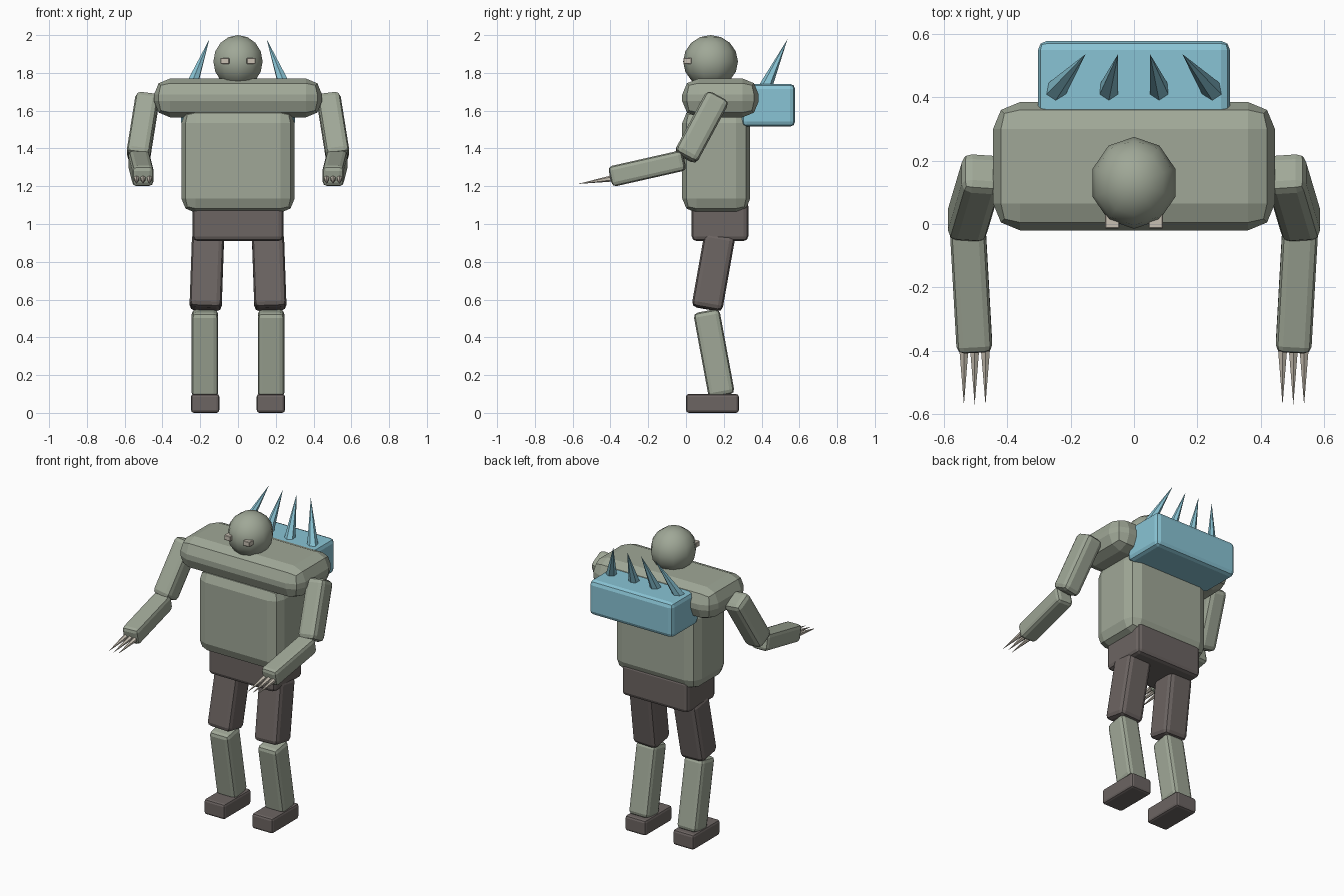
import bpy, bmesh, math
from mathutils import Vector, Matrix

if "Cube" in bpy.data.objects:
    bpy.data.objects.remove(bpy.data.objects["Cube"])


def material(name, rgb):
    m = bpy.data.materials.new(name)
    m.diffuse_color = (*rgb, 1)
    m.use_nodes = True
    m.node_tree.nodes["Principled BSDF"].inputs["Base Color"].default_value = m.diffuse_color
    return m


SKIN = material("grey_green_skin", (0.35, 0.39, 0.31))
CLOTH = material("dark_brown_cloth", (0.150, 0.128, 0.122))
BLUE = material("light_blue", (0.25, 0.55, 0.66))
BONE = material("pale_bone", (0.58, 0.53, 0.45))


def finish(bm, name, mat):
    me = bpy.data.meshes.new(name)
    bm.to_mesh(me)
    bm.free()
    me.materials.append(mat)
    ob = bpy.data.objects.new(name, me)
    bpy.context.collection.objects.link(ob)
    return ob


def block(name, mat, lo, hi, bevel, segments=2):
    """Bevelled box between two corners."""
    lo, hi = Vector(lo), Vector(hi)
    bm = bmesh.new()
    bmesh.ops.create_cube(bm, size=1)
    bmesh.ops.scale(bm, vec=hi - lo, verts=bm.verts)
    bmesh.ops.translate(bm, vec=(lo + hi) / 2, verts=bm.verts)
    bmesh.ops.bevel(bm, geom=bm.edges[:], offset=bevel, segments=segments,
                    profile=0.5, affect='EDGES')
    return finish(bm, name, mat)


def frame(a, b):
    """Matrix with z running from a to b and x close to world x."""
    z = (b - a).normalized()
    y = z.cross(Vector((1, 0, 0))).normalized()
    x = y.cross(z)
    return Matrix.Translation((a + b) / 2) @ Matrix((x, y, z)).transposed().to_4x4()


def limb(name, mat, a, b, width, depth, bevel):
    a, b = Vector(a), Vector(b)
    h = Vector((width, depth, (b - a).length)) / 2
    ob = block(name, mat, -h, h, bevel)
    ob.data.transform(frame(a, b))
    return ob


def spike(name, mat, a, b, radius, sides=6):
    a, b = Vector(a), Vector(b)
    bm = bmesh.new()
    bmesh.ops.create_cone(bm, cap_ends=True, segments=sides, radius1=radius,
                          radius2=0, depth=(b - a).length, matrix=frame(a, b))
    return finish(bm, name, mat)


# body
block("torso", SKIN, (-0.30, -0.02, 1.06), (0.30, 0.34, 1.61), 0.075)
block("shoulders", SKIN, (-0.445, -0.02, 1.565), (0.445, 0.385, 1.77), 0.085)
block("pelvis", CLOTH, (-0.24, 0.03, 0.91), (0.24, 0.33, 1.12), 0.025)

# head
bm = bmesh.new()
bmesh.ops.create_uvsphere(bm, u_segments=10, v_segments=8, radius=1)
bmesh.ops.scale(bm, vec=(0.137, 0.145, 0.14), verts=bm.verts)
bmesh.ops.translate(bm, vec=(0, 0.13, 1.86), verts=bm.verts)
head = finish(bm, "head", SKIN)
for p in head.data.polygons:
    p.use_smooth = True

# back box with four spikes
block("back_box", BLUE, (-0.303, 0.295, 1.515), (0.303, 0.578, 1.742), 0.028)
for i, (base, tip) in enumerate(((-0.265, -0.152), (-0.085, -0.05),
                                 (0.085, 0.05), (0.265, 0.152))):
    spike(f"back_spike_{i + 1}", BLUE, (base, 0.40, 1.68), (tip, 0.537, 1.978), 0.041)

# paired parts
for s, side in ((-1, "left"), (1, "right")):
    block(f"{side}_eye", BONE, (s * 0.069 - 0.023, -0.014, 1.848),
          (s * 0.069 + 0.023, 0.03, 1.880), 0.003, 1)
    limb(f"{side}_upper_arm", SKIN, (s * 0.53, -0.005, 1.35),
         (s * 0.478, 0.17, 1.675), 0.125, 0.135, 0.03)
    limb(f"{side}_forearm", SKIN, (s * 0.503, -0.40, 1.25),
         (s * 0.525, -0.01, 1.338), 0.113, 0.11, 0.023)
    for k in (-1, 0, 1):
        x = s * 0.503 + k * 0.034
        spike(f"{side}_claw_{k + 2}", BONE, (x, -0.40, 1.24), (x, -0.572, 1.212), 0.016)
    limb(f"{side}_thigh", CLOTH, (s * 0.172, 0.11, 0.55),
         (s * 0.158, 0.18, 0.945), 0.17, 0.165, 0.028)
    limb(f"{side}_shin", SKIN, (s * 0.175, 0.19, 0.09),
         (s * 0.175, 0.107, 0.54), 0.14, 0.14, 0.025)
    block(f"{side}_foot", CLOTH, (s * 0.174 - 0.075, 0, 0),
          (s * 0.174 + 0.075, 0.28, 0.1), 0.015)
